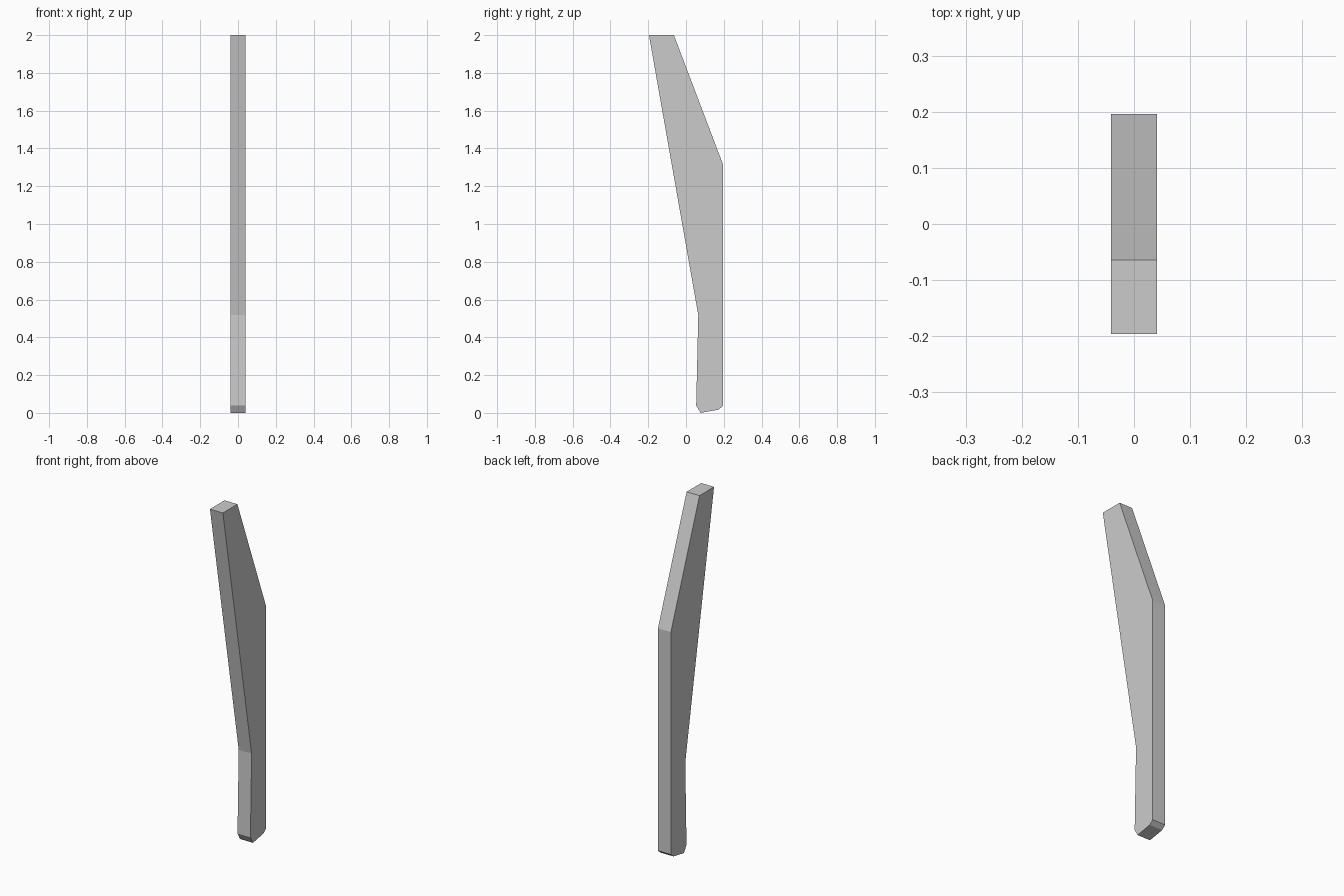
import bpy
import bmesh

if "Cube" in bpy.data.objects:
    bpy.data.objects.remove(bpy.data.objects["Cube"])

HALF_WIDTH = 0.041

# Side outline (y, z): slanted top, bent back edge, chamfered foot
OUTLINE = [
    (0.077, 0.0), (0.172, 0.017), (0.196, 0.037), (0.196, 1.315),
    (-0.064, 2.0), (-0.196, 2.0), (0.065, 0.517), (0.054, 0.04),
]


def extrude_profile(name, outline, half_width):
    bm = bmesh.new()
    face = bm.faces.new([bm.verts.new((-half_width, y, z)) for y, z in outline])
    ext = bmesh.ops.extrude_face_region(bm, geom=[face])
    moved = [v for v in ext["geom"] if isinstance(v, bmesh.types.BMVert)]
    bmesh.ops.translate(bm, verts=moved, vec=(2 * half_width, 0, 0))
    bmesh.ops.recalc_face_normals(bm, faces=bm.faces)
    mesh = bpy.data.meshes.new(name)
    bm.to_mesh(mesh)
    bm.free()
    obj = bpy.data.objects.new(name, mesh)
    bpy.context.collection.objects.link(obj)
    return obj


# Single bent, flat-sided bar
extrude_profile("bent_bar", OUTLINE, HALF_WIDTH)
